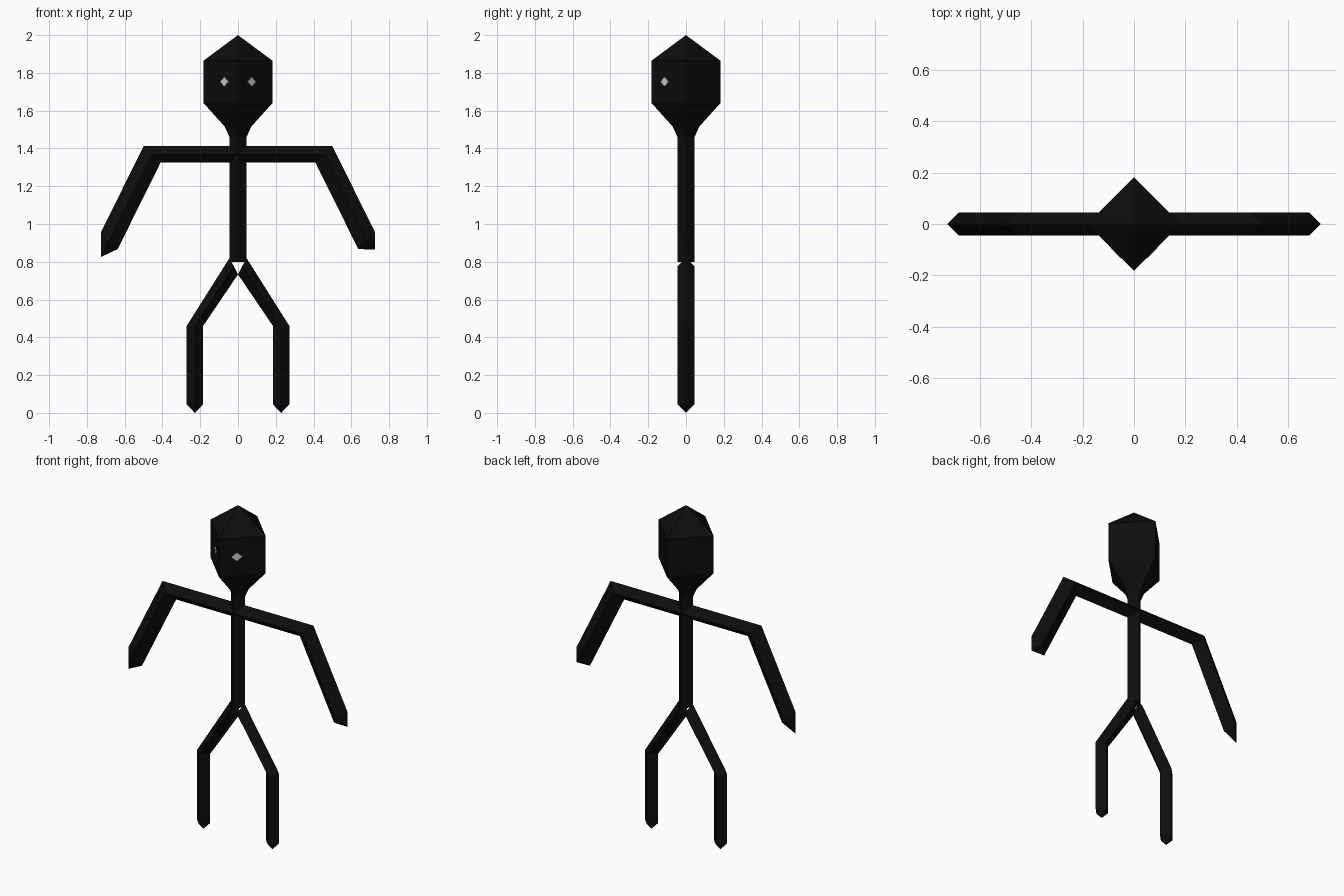
import bpy, bmesh
from mathutils import Vector

if "Cube" in bpy.data.objects:
    bpy.data.objects.remove(bpy.data.objects["Cube"])

R = 0.045  # limb radius


def material(name, rgb):
    m = bpy.data.materials.new(name)
    m.diffuse_color = (*rgb, 1)
    m.use_nodes = True
    m.node_tree.nodes["Principled BSDF"].inputs["Base Color"].default_value = m.diffuse_color
    return m


black = material("near black", (0.004, 0.004, 0.004))
white = material("eye white", (0.62, 0.62, 0.62))


def finish(name, bm, mat):
    bmesh.ops.recalc_face_normals(bm, faces=bm.faces[:])
    me = bpy.data.meshes.new(name)
    bm.to_mesh(me)
    bm.free()
    me.materials.append(mat)
    ob = bpy.data.objects.new(name, me)
    bpy.context.collection.objects.link(ob)
    return ob


def diamond_tube(name, rings, tip=None):
    """Four-sided tube; each ring is (x1, z1, x2, z2, depth)."""
    bm = bmesh.new()
    loops = []
    for x1, z1, x2, z2, d in rings:
        mx, mz = (x1 + x2) / 2, (z1 + z2) / 2
        pts = [(x1, 0, z1), (mx, -d, mz), (x2, 0, z2), (mx, d, mz)]
        loops.append([bm.verts.new(p) for p in pts])
    for a, b in zip(loops, loops[1:]):
        for i in range(4):
            j = (i + 1) % 4
            bm.faces.new((a[i], a[j], b[j], b[i]))
    bm.faces.new(loops[0])
    if tip:
        t = bm.verts.new((tip[0], 0, tip[1]))
        for i in range(4):
            bm.faces.new((loops[-1][i], loops[-1][(i + 1) % 4], t))
    else:
        bm.faces.new(loops[-1])
    return finish(name, bm, black)


def level(r, z, x=0):
    return (x - r, z, x + r, z, r)


# Torso with neck, and the head that widens out of it
diamond_tube("torso", [level(R, 0.80), level(R, 1.46)])
diamond_tube("head", [level(R, 1.46), level(0.07, 1.515),
                      level(0.182, 1.64), level(0.182, 1.865)], (0, 2.0))

for side, s, hand_z in (("right", 1, 0.865), ("left", -1, 0.825)):
    # Arm: shoulder bar, elbow and pointed hand
    diamond_tube(side + "_arm", [
        (0, 1.412, 0, 1.325, R),
        (s * 0.50, 1.412, s * 0.41, 1.325, R),
        (s * 0.726, 0.955, s * 0.637, 0.867, R)], (s * 0.726, hand_z))
    # Leg: hip, knee, ankle and pointed foot
    diamond_tube(side + "_leg", [
        (s * R, 0.82, 0, 0.733, R),
        (s * 0.272, 0.46, s * 0.185, 0.46, R),
        (s * 0.272, 0.045, s * 0.185, 0.045, R)], (s * 0.2285, 0))
    # Eye: thin diamond plate on the slanted front of the face
    along = Vector((s, 1, 0)).normalized()
    out = Vector((s, -1, 0)).normalized()
    centre = Vector((s * 0.0705, -0.1115, 1.753))
    bm = bmesh.new()
    rim = [along * 0.03, Vector((0, 0, 0.025)), along * -0.03, Vector((0, 0, -0.025))]
    front = [bm.verts.new(centre + p + out * 0.003) for p in rim]
    back = [bm.verts.new(centre + p - out * 0.003) for p in rim]
    bm.faces.new(front)
    bm.faces.new(back)
    for i in range(4):
        j = (i + 1) % 4
        bm.faces.new((front[i], front[j], back[j], back[i]))
    finish(side + "_eye", bm, white)
